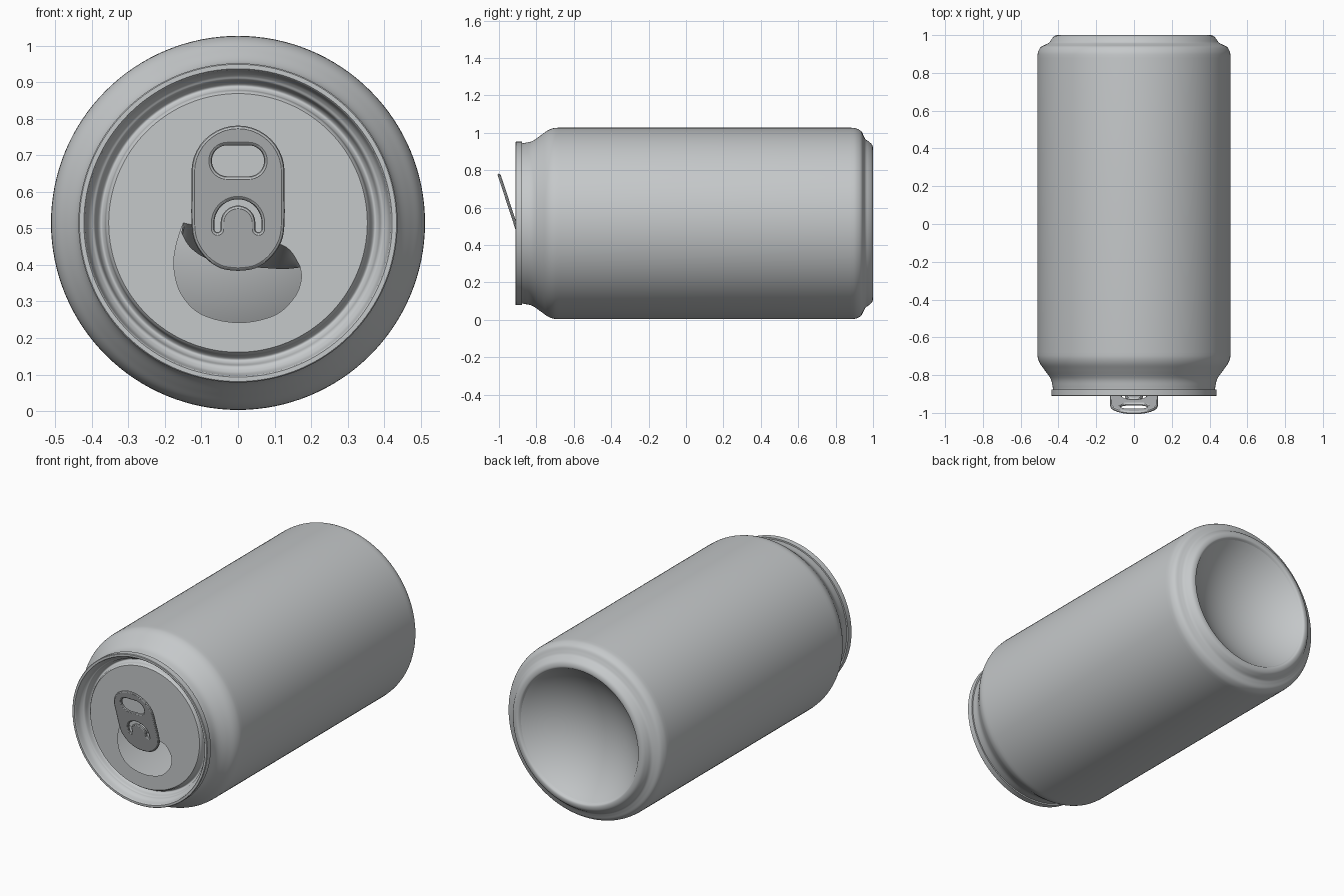
import bpy, bmesh, math
from mathutils import Vector, Matrix

if "Cube" in bpy.data.objects:
    bpy.data.objects.remove(bpy.data.objects["Cube"], do_unlink=True)

CZ = 0.515          # height of the can's axis
PANEL = -0.862      # depth of the lid panel
SLOPE = 0.327       # lean of the pull tab

metal = bpy.data.materials.new("brushed aluminium grey")
metal.use_nodes = True
COLOUR = (0.56, 0.58, 0.59, 1)
metal.diffuse_color = COLOUR
metal.node_tree.nodes["Principled BSDF"].inputs["Base Color"].default_value = COLOUR


def finish(ob, angle=35):
    if not ob.data.materials:
        ob.data.materials.append(metal)
    bpy.ops.object.select_all(action='DESELECT')
    ob.select_set(True)
    bpy.context.view_layer.objects.active = ob
    bpy.ops.object.shade_smooth_by_angle(angle=math.radians(angle))
    return ob


def from_bmesh(name, bm, angle=35):
    mesh = bpy.data.meshes.new(name)
    bm.to_mesh(mesh)
    bm.free()
    ob = bpy.data.objects.new(name, mesh)
    bpy.context.collection.objects.link(ob)
    return finish(ob, angle)


def rounded(pts, closed=False, steps=5):
    """Smooth path through the points (Catmull-Rom)."""
    p = [Vector(q) for q in pts]
    n = len(p)
    get = (lambda i: p[i % n]) if closed else (lambda i: p[max(0, min(n - 1, i))])
    out = []
    for i in range(n if closed else n - 1):
        a, b, c, d = (get(i + k) for k in (-1, 0, 1, 2))
        for s in range(steps):
            t = s / steps
            out.append(0.5 * (2 * b + (c - a) * t + (2 * a - 5 * b + 4 * c - d) * t ** 2
                              + (3 * b - a - 3 * c + d) * t ** 3))
    return out if closed else out + [p[-1]]


def lathe(name, profile, angle=35):
    """Turn a (radius, y) profile around the can's axis."""
    bm = bmesh.new()
    vs = [bm.verts.new((r, y, CZ)) for r, y in profile]
    es = [bm.edges.new(e) for e in zip(vs, vs[1:])]
    bmesh.ops.spin(bm, geom=vs + es, cent=(0, 0, CZ), axis=(0, 1, 0),
                   angle=math.tau, steps=128, use_duplicate=False)
    bmesh.ops.remove_doubles(bm, verts=bm.verts, dist=0.0004)
    bmesh.ops.recalc_face_normals(bm, faces=bm.faces)
    return from_bmesh(name, bm, angle)


def arc(cx, cz, r, start, end, n=20):
    angles = [math.radians(start + (end - start) * i / n) for i in range(n + 1)]
    return [(cx + r * math.cos(a), cz + r * math.sin(a)) for a in angles]


def sheet(name, loops, place, fill='BOTH', extrude=0.0, bevel=0.0):
    """Flat plate (or wire) from x,z loops, put in place by a function."""
    cu = bpy.data.curves.new(name, 'CURVE')
    cu.dimensions = '2D' if fill == 'BOTH' else '3D'
    cu.fill_mode = fill
    cu.extrude, cu.bevel_depth, cu.bevel_resolution = extrude, bevel, 2
    for loop in loops:
        sp = cu.splines.new('POLY')
        sp.points.add(len(loop) - 1)
        for pt, q in zip(sp.points, loop):
            pt.co = (q[0], q[1], 0, 1)
        sp.use_cyclic_u = True
    ob = bpy.data.objects.new(name, cu)
    bpy.context.collection.objects.link(ob)
    bpy.ops.object.select_all(action='DESELECT')
    ob.select_set(True)
    bpy.context.view_layer.objects.active = ob
    bpy.ops.object.convert(target='MESH')
    ob = bpy.context.object
    for v in ob.data.vertices:
        v.co = place(*v.co)
    return finish(ob)


# Can wall: neck, straight side and stepped foot
neck = rounded([(0.428, -0.88), (0.431, -0.86), (0.441, -0.82), (0.472, -0.775),
                (0.497, -0.74), (0.509, -0.71), (0.512, -0.68)])
foot = rounded([(0.512, 0.88), (0.508, 0.91), (0.493, 0.937), (0.468, 0.95),
                (0.45, 0.96), (0.437, 0.978), (0.422, 0.994), (0.405, 1.0), (0.39, 0.998),
                (0.38, 0.985)])
lathe("can_body", neck + foot)

# Hollow domed base
DOME_R, DOME_D = 0.38, 0.15
sphere_r = (DOME_R ** 2 + DOME_D ** 2) / (2 * DOME_D)
dome = [(DOME_R * (1 - i / 16)) for i in range(17)]
lathe("base_dome", [(r, 0.985 - DOME_D + sphere_r - math.sqrt(sphere_r ** 2 - r * r))
                    for r in dome])

# Rolled lid rim, countersunk wall and groove up to the panel
rim = [(0.428, -0.876), (0.437, -0.876), (0.437, -0.908), (0.434, -0.911), (0.422, -0.911)]
groove = rounded([(0.419, -0.908), (0.412, -0.88), (0.402, -0.866), (0.392, -0.858),
                  (0.385, -0.835), (0.375, -0.825), (0.365, -0.835), (0.361, -0.852),
                  (0.354, PANEL)])
lathe("lid_rim", rim + groove)

# Lid panel with the open mouth cut out
hinge = [(-0.15, 0.515), (-0.11, 0.505), (-0.04, 0.478), (0.04, 0.466), (0.11, 0.458),
         (0.145, 0.437), (0.17, 0.395)]
mouth = [(0.173, 0.36), (0.155, 0.312), (0.1, 0.262), (0, 0.242), (-0.1, 0.265),
         (-0.155, 0.32), (-0.175, 0.39), (-0.17, 0.45)]
mouth_path = rounded(hinge) + rounded([hinge[-1]] + mouth + [hinge[0]])[1:-1]
sheet("lid_panel", [arc(0, CZ, 0.354, 0, 357.1875, 127), mouth_path],
      lambda x, z, h: (x, PANEL - h, z))

# Mouth flap folded down into the can
tip = [(-0.155, 0.488), (-0.13, 0.447), (-0.08, 0.415), (0, 0.398), (0.08, 0.391),
       (0.13, 0.389), (0.17, 0.393)]
bm = bmesh.new()
upper, lower = rounded(hinge), rounded(tip)
rows = []
for k in range(7):
    t = k / 6
    row = []
    for i, (a, b) in enumerate(zip(upper, lower)):
        q = a.lerp(b, t)
        depth = 0.19 * t * math.sin(math.pi * i / (len(upper) - 1)) ** 0.6 if 0 < i < len(upper) - 1 else 0
        row.append(bm.verts.new((q.x, PANEL + depth, q.y)))
    rows.append(row)
for r0, r1 in zip(rows, rows[1:]):
    for i in range(len(r0) - 1):
        bm.faces.new((r0[i], r1[i], r1[i + 1], r0[i + 1]))
from_bmesh("mouth_flap", bm)


# Pull tab: leaning plate with a finger hole and a horseshoe slot
def lean(x, z, h):
    return (x, -0.873 - SLOPE * (z - 0.39) - h, z)


half = [(0, 0.392), (0.045, 0.399), (0.085, 0.427), (0.112, 0.47), (0.119, 0.52), (0.119, 0.59)]
right = rounded(half)
tab_outline = (right + arc(0, 0.654, 0.119, 0, 180)
               + [(-q[0], q[1]) for q in reversed(right[1:])])
finger_hole = arc(0.029, 0.685, 0.051, -90, 90) + arc(-0.029, 0.685, 0.051, 90, 270)
slot = (arc(0, 0.515, 0.073, 0, 180) + arc(-0.056, 0.498, 0.017, 180, 360, 8)
        + arc(0, 0.515, 0.039, 180, 0) + arc(0.056, 0.498, 0.017, 180, 360, 8))
sheet("pull_tab", [tab_outline, finger_hole, slot], lean, extrude=0.004, bevel=0.004)

# Curled edges of the tab and its openings
sheet("tab_curled_edges", [tab_outline, finger_hole, slot], lean, fill='FULL', bevel=0.0085)

# Rivet joining the tab to the lid
bm = bmesh.new()
bmesh.ops.create_cone(bm, cap_ends=True, segments=32, radius1=0.032, radius2=0.028, depth=0.045,
                      matrix=Matrix.Translation((0, PANEL - 0.02, 0.515))
                      @ Matrix.Rotation(math.pi / 2, 4, 'X'))
from_bmesh("tab_rivet", bm)
